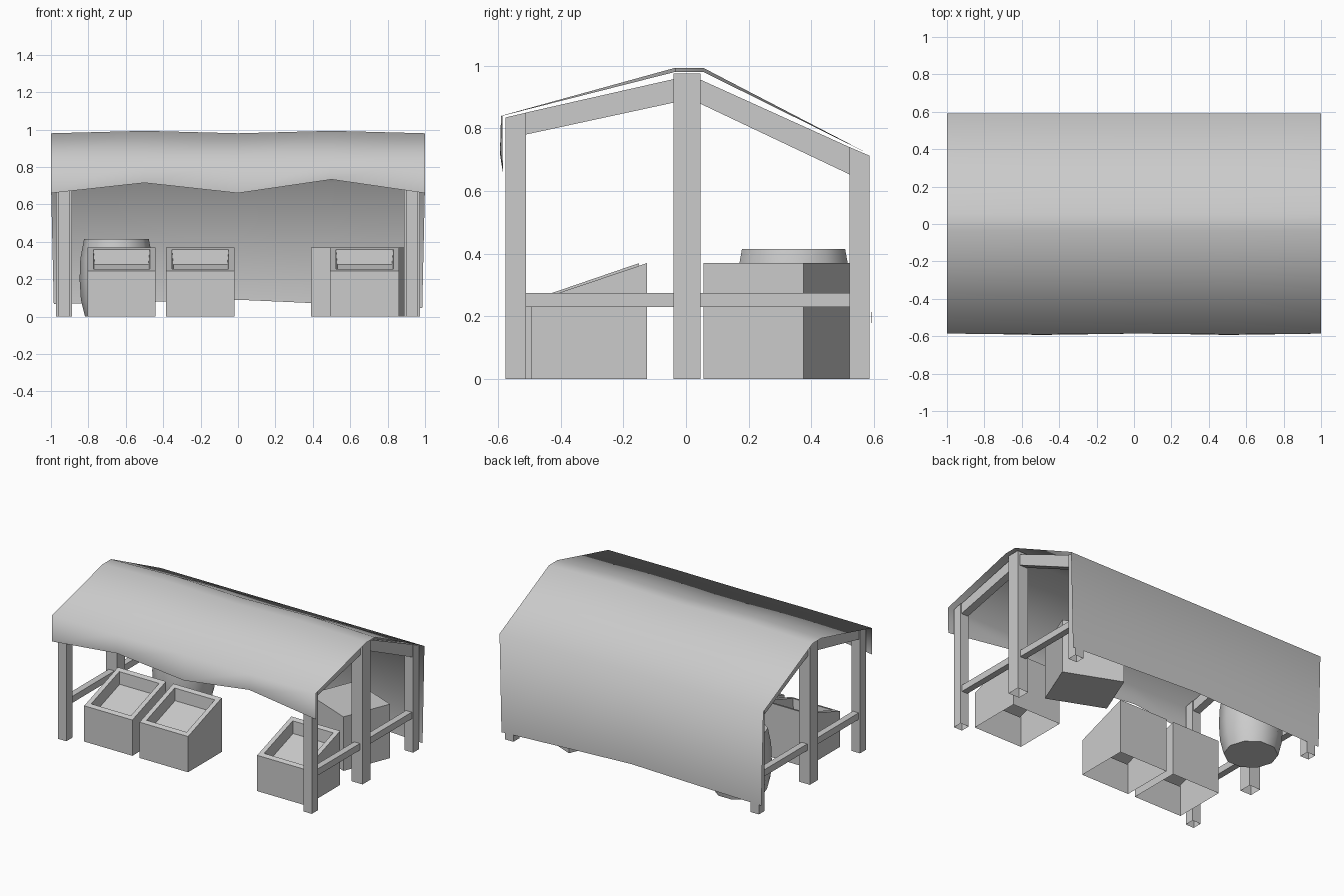
import bpy, bmesh, math
from mathutils import Matrix

if "Cube" in bpy.data.objects:
    bpy.data.objects.remove(bpy.data.objects["Cube"])

grey = bpy.data.materials.new("plain grey")
grey.diffuse_color = (0.6, 0.6, 0.6, 1)
grey.use_nodes = True
grey.node_tree.nodes["Principled BSDF"].inputs["Base Color"].default_value = grey.diffuse_color


def finish(name, bm, recalc=True):
    if recalc:
        bmesh.ops.recalc_face_normals(bm, faces=bm.faces)
    me = bpy.data.meshes.new(name)
    bm.to_mesh(me)
    bm.free()
    me.materials.append(grey)
    ob = bpy.data.objects.new(name, me)
    bpy.context.collection.objects.link(ob)
    return ob


def prism(name, profile, x0, x1, open_bottom=False):
    """Extrude a (y, z) outline from x0 to x1."""
    bm = bmesh.new()
    a = [bm.verts.new((x0, y, z)) for y, z in profile]
    b = [bm.verts.new((x1, y, z)) for y, z in profile]
    bm.faces.new(a)
    bm.faces.new(b[::-1])
    n = len(profile)
    for i in range(n):
        j = (i + 1) % n
        bm.faces.new((a[i], b[i], b[j], a[j]))
    bmesh.ops.recalc_face_normals(bm, faces=bm.faces)
    if open_bottom:
        low = [f for f in bm.faces if all(v.co.z < 0.001 for v in f.verts)]
        bmesh.ops.delete(bm, geom=low, context='FACES')
    return finish(name, bm, not open_bottom)


# End frames: posts, rafters and rails on both sides
for side, s in (("left", -1), ("right", 1)):
    c = 0.93 * s
    prism(side + "_front_post", [(-.575, 0), (-.51, 0), (-.51, .85), (-.575, .835)], c - .032, c + .032, True)
    prism(side + "_middle_post", [(-.04, 0), (.047, 0), (.047, .975), (-.04, .975)], c - .042, c + .042, True)
    prism(side + "_back_post", [(.522, 0), (.585, 0), (.585, .713), (.522, .74)], c - .032, c + .032, True)
    prism(side + "_front_rafter", [(-.512, .78), (-.04, .882), (-.04, .957), (-.512, .85)], c - .026, c + .026)
    prism(side + "_back_rafter", [(.047, .878), (.524, .652), (.524, .739), (.047, .955)], c - .026, c + .026)
    prism(side + "_front_rail", [(-.512, .23), (-.04, .23), (-.04, .275), (-.512, .275)], c - .022, c + .022)
    prism(side + "_back_rail", [(.047, .23), (.524, .23), (.524, .275), (.047, .275)], c - .022, c + .022)

# Cloth canopy: single draped sheet
xs = (-1, -.5, 0, .5, 1)
wave = (0, 1, 0, 1, 0)
front_hem = (.66, .715, .66, .733, .66)
back_hem = (.068, .078, .09, .068, .045)
bm = bmesh.new()
rows = []
for r in range(6):
    row = []
    for x, w, fh, bh in zip(xs, wave, front_hem, back_hem):
        co = [(x, -.584 - .009 * w, fh),
              (x, -.586 - .004 * w, .84),
              (x, -.035, .98 + .013 * w),
              (x, .055, .98 + .013 * w),
              (x, .59, .715),
              (x * .985, .591, bh)][r]
        row.append(bm.verts.new(co))
    rows.append(row)
for p, q in zip(rows, rows[1:]):
    for j in range(4):
        bm.faces.new((p[j], p[j + 1], q[j + 1], q[j])).smooth = True
finish("cloth_canopy", bm, False)


def display_crate(name, x0, x1, y0, y1):
    """Slant-topped crate with a sunken tray and open underside."""
    ob = prism(name, [(y0, 0), (y1, 0), (y1, .37), (y0, .245)], x0, x1, True)
    bm = bmesh.new()
    bm.from_mesh(ob.data)
    top = max(bm.faces, key=lambda f: f.normal.z)
    bmesh.ops.inset_individual(bm, faces=[top], thickness=.045)
    bmesh.ops.inset_individual(bm, faces=[top], thickness=.01)
    bmesh.ops.translate(bm, verts=top.verts[:], vec=(0, 0, -.08))
    bm.to_mesh(ob.data)
    bm.free()


display_crate("display_crate_left", -.805, -.44, -.515, -.15)
display_crate("display_crate_middle", -.385, -.018, -.515, -.15)
display_crate("display_crate_right", .492, .862, -.495, -.125)

# Plain box turned at an angle at the back
bm = bmesh.new()
bmesh.ops.create_cube(bm, size=1)
bmesh.ops.scale(bm, verts=bm.verts, vec=(.40, .345, .37))
bmesh.ops.transform(bm, verts=bm.verts,
                    matrix=Matrix.Translation((.64, .29, .185)) @ Matrix.Rotation(math.radians(-22), 4, 'Z'))
finish("storage_box", bm)

# Barrel: lathed ten-sided profile
N = 10
bm = bmesh.new()
rings = []
for rad, z in ((.168, 0), (.19, .09), (.197, .2), (.193, .31), (.173, .415)):
    rings.append([bm.verts.new((-.65 + rad * math.cos(2 * math.pi * k / N),
                                .343 + rad * math.sin(2 * math.pi * k / N), z)) for k in range(N)])
for p, q in zip(rings, rings[1:]):
    for k in range(N):
        m = (k + 1) % N
        bm.faces.new((p[k], p[m], q[m], q[k])).smooth = True
bm.faces.new(rings[0][::-1])
bm.faces.new(rings[-1])
barrel = finish("barrel", bm)
bpy.ops.object.select_all(action='DESELECT')
barrel.select_set(True)
bpy.context.view_layer.objects.active = barrel
bpy.ops.object.shade_smooth_by_angle(angle=math.radians(50))
